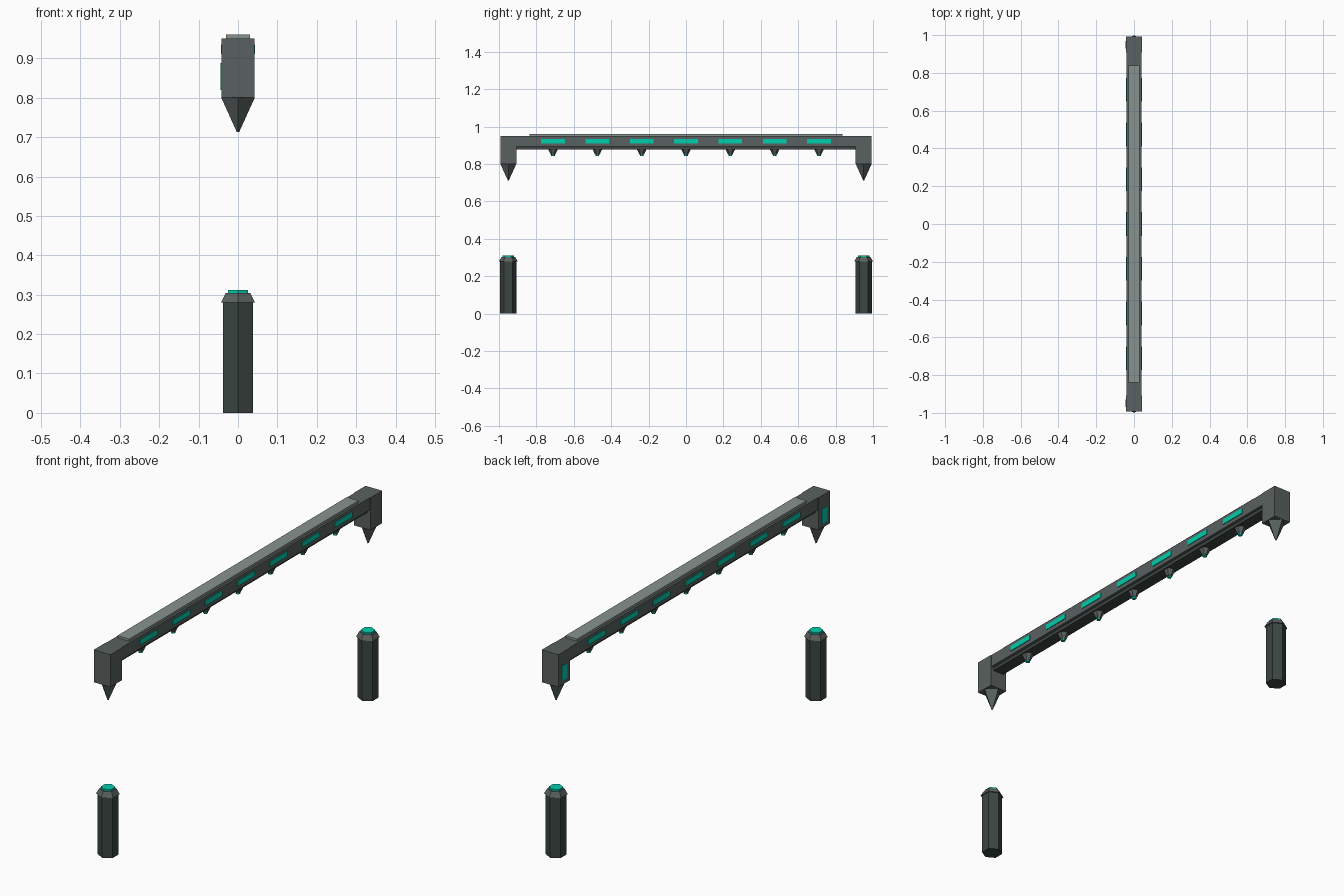
import bpy
from math import pi

if "Cube" in bpy.data.objects:
    bpy.data.objects.remove(bpy.data.objects["Cube"])


def material(name, rgb):
    m = bpy.data.materials.new(name)
    m.diffuse_color = (*rgb, 1)
    m.use_nodes = True
    m.node_tree.nodes["Principled BSDF"].inputs["Base Color"].default_value = m.diffuse_color
    return m


body = material("dark_metal", (0.10, 0.12, 0.115))
post_mat = material("post_metal", (0.045, 0.06, 0.055))
light = material("light_metal", (0.25, 0.29, 0.28))
glow = material("teal_glow", (0.0, 0.62, 0.42))


def box(name, x, y, z, mat):
    """Box from (min, max) ranges along each axis."""
    r = (x, y, z)
    bpy.ops.mesh.primitive_cube_add(size=1, location=[(a + b) / 2 for a, b in r])
    o = bpy.context.object
    o.scale = [b - a for a, b in r]
    o.name = name
    o.data.materials.append(mat)
    return o


def prism(name, sides, r_low, r_high, y, z0, z1, mat):
    """Tapered prism with a corner pointing along y."""
    bpy.ops.mesh.primitive_cone_add(vertices=sides, radius1=r_low, radius2=r_high,
                                    depth=z1 - z0, location=(0, y, (z0 + z1) / 2))
    o = bpy.context.object
    o.name = name
    o.data.materials.append(mat)
    return o


H = 0.0425   # half width of the end legs
END = 0.95   # y of the leg and post centres

# Crossbeam, narrower under-rail and top plate
box("crossbeam", (-0.04, 0.04), (-0.908, 0.908), (0.893, 0.95), body)
box("under_rail", (-0.027, 0.027), (-0.908, 0.908), (0.878, 0.893), post_mat)
box("top_plate", (-0.03, 0.03), (-0.838, 0.838), (0.95, 0.96), light)

# Light strips on both sides and nozzles below
for i in range(-3, 4):
    y = i * 0.237
    for s in (-1, 1):
        a, b = sorted((s * 0.038, s * 0.0435))
        box("light_strip", (a, b), (y - 0.063, y + 0.063), (0.911, 0.935), glow)
    prism("nozzle", 6, 0.012, 0.025, y, 0.85, 0.878, body)
    prism("nozzle_tip", 6, 0.010, 0.010, y, 0.843, 0.85, glow)

for s in (-1, 1):
    y = s * END
    # End legs with pointed spikes and a side light
    box("end_leg", (-H, H), (y - H, y + H), (0.80, 0.95), body)
    prism("leg_spike", 4, 0.003, H, y, 0.713, 0.80, body)
    box("leg_light", (-0.0445, -0.04), (y - 0.02, y + 0.02), (0.82, 0.888), glow)
    # Hexagonal ground posts with cap and lamp
    prism("ground_post", 6, 0.044, 0.044, y, 0, 0.28, post_mat)
    prism("post_cap", 6, 0.05, 0.036, y, 0.28, 0.304, body)
    prism("post_lamp", 6, 0.03, 0.03, y, 0.304, 0.312, glow)
